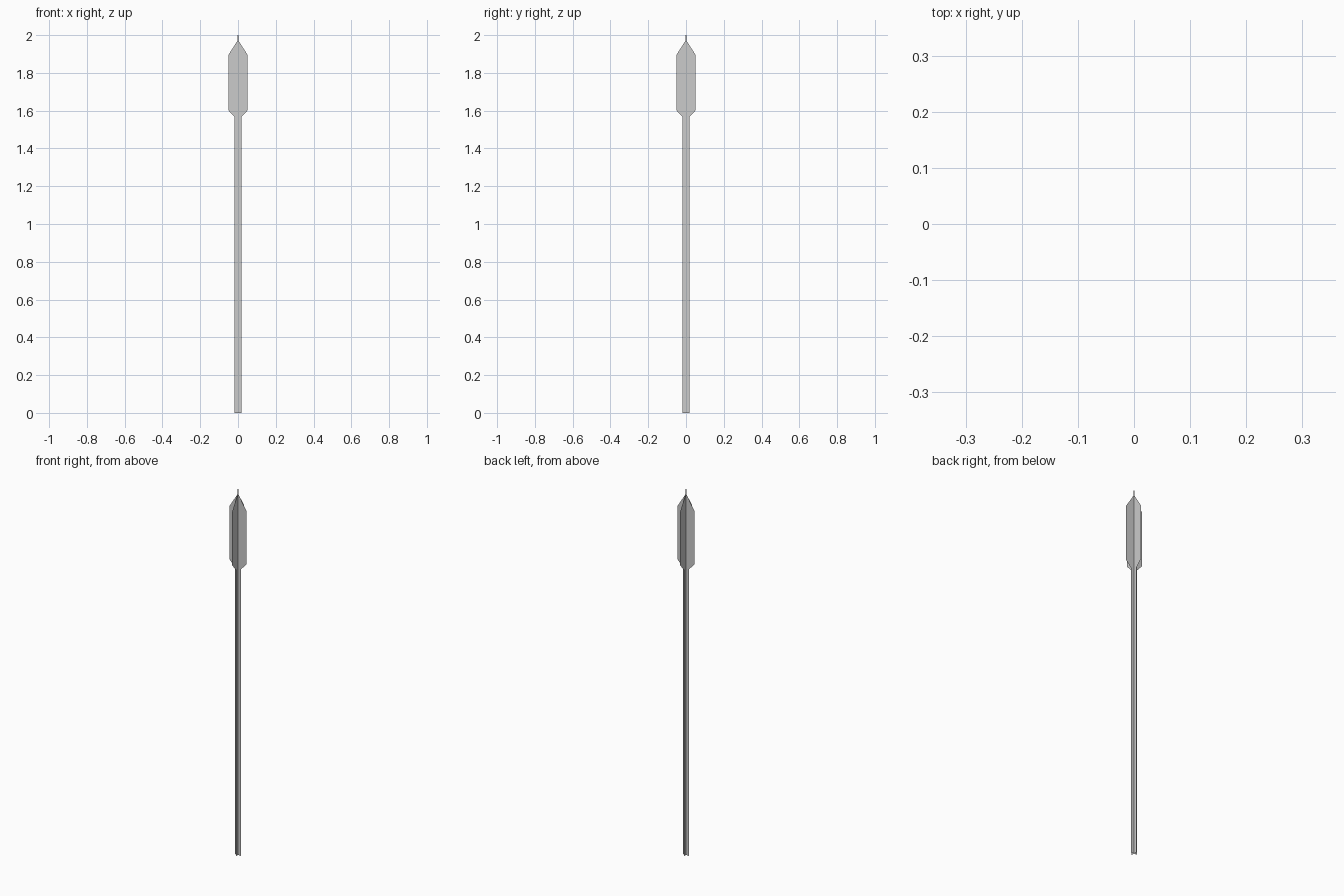
import bpy
import bmesh
from math import pi
from mathutils import Matrix

if "Cube" in bpy.data.objects:
    bpy.data.objects.remove(bpy.data.objects["Cube"])


def crossed_cards(name, half_profile):
    """Two flat upright cards crossing at right angles, mirrored from (half width, z)."""
    right = [(x, 0, z) for x, z in half_profile]
    left = [(-x, 0, z) for x, z in reversed(half_profile) if x > 0]
    bm = bmesh.new()
    for angle in (0, pi / 2):
        rot = Matrix.Rotation(angle, 3, 'Z')
        verts = [bm.verts.new(co) for co in right + left]
        bmesh.ops.rotate(bm, verts=verts, matrix=rot)
        bm.faces.new(verts)
    mesh = bpy.data.meshes.new(name)
    bm.to_mesh(mesh)
    bm.free()
    obj = bpy.data.objects.new(name, mesh)
    bpy.context.collection.objects.link(obj)
    return obj


# Long reed stalk
crossed_cards("stalk", [(0.019, 0), (0.019, 1.567)])

# Wide seed head with tapered ends
crossed_cards("seed_head", [(0.019, 1.567), (0.051, 1.602), (0.051, 1.895),
                            (0.003, 1.97)])

# Thin spike on top
crossed_cards("tip_spike", [(0.003, 1.97), (0.003, 2.0)])
